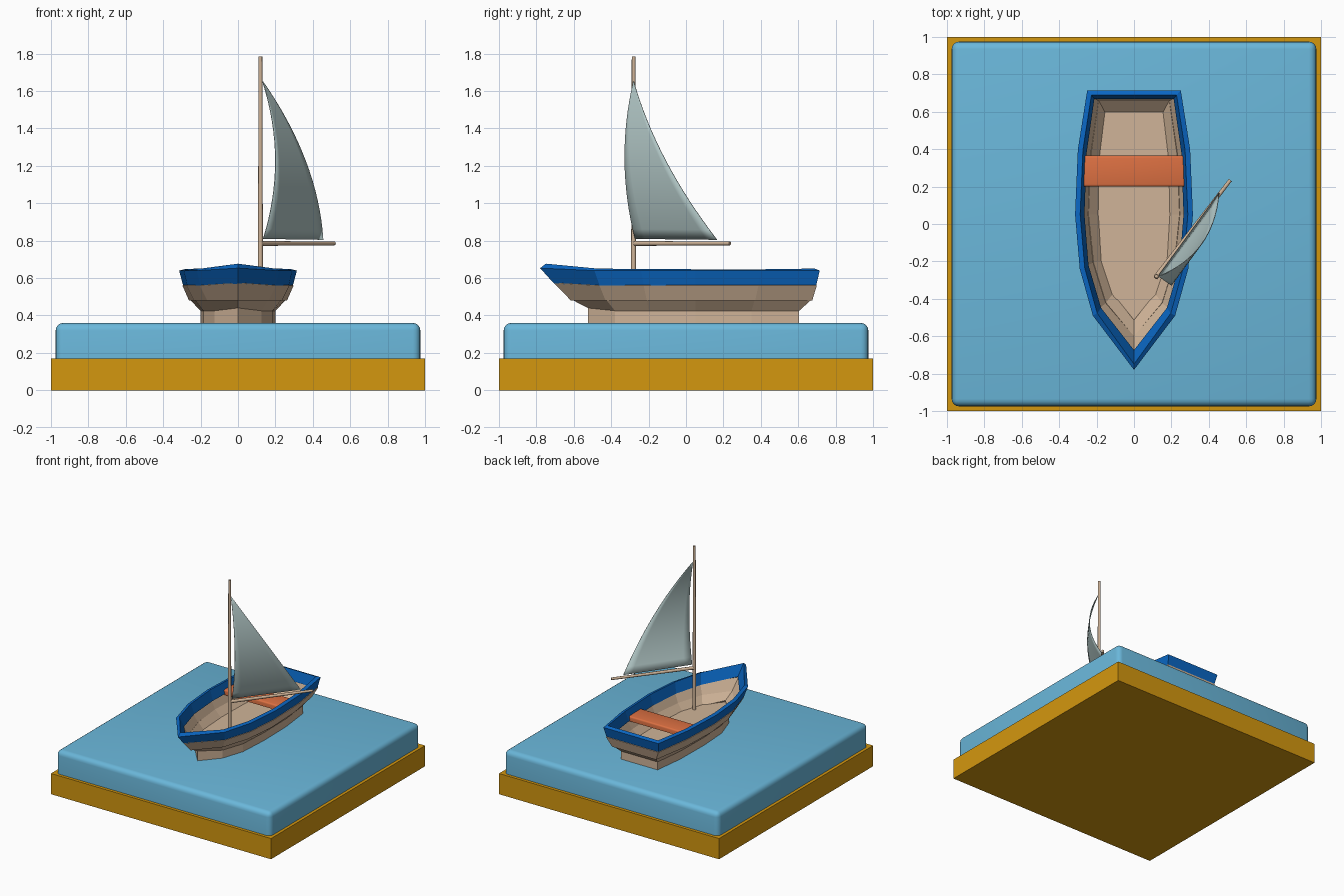
import bpy, bmesh, math
from mathutils import Vector

if "Cube" in bpy.data.objects:
    bpy.data.objects.remove(bpy.data.objects["Cube"])


def material(name, r, g, b):
    def lin(c):
        c /= 255
        return c / 12.92 if c <= 0.04045 else ((c + 0.055) / 1.055) ** 2.4
    m = bpy.data.materials.new(name)
    m.diffuse_color = (lin(r), lin(g), lin(b), 1)
    m.use_nodes = True
    m.node_tree.nodes["Principled BSDF"].inputs["Base Color"].default_value = m.diffuse_color
    return m


GOLD = material("gold", 212, 151, 15)
WATER = material("water_blue", 106, 183, 218)
BLUE = material("hull_blue", 10, 103, 196)
WOOD = material("pale_wood", 208, 180, 152)
ORANGE = material("orange", 220, 112, 66)
CLOTH = material("sail_grey", 176, 197, 196)


def add(name, verts, faces, mat, smooth=False):
    me = bpy.data.meshes.new(name)
    me.from_pydata([tuple(v) for v in verts], [], faces)
    me.materials.append(mat)
    me.polygons.foreach_set("use_smooth", [smooth] * len(me.polygons))
    me.update()
    ob = bpy.data.objects.new(name, me)
    bpy.context.collection.objects.link(ob)
    return ob


def box(name, lo, hi, mat, bevel=0, segs=4):
    bm = bmesh.new()
    bmesh.ops.create_cube(bm, size=1)
    for v in bm.verts:
        v.co = [(a + b) / 2 + c * (b - a) for a, b, c in zip(lo, hi, v.co)]
    if bevel:
        # leave the underside sharp
        edges = [e for e in bm.edges if max(v.co.z for v in e.verts) > lo[2] + 1e-4]
        bmesh.ops.bevel(bm, geom=edges, offset=bevel, segments=segs,
                        profile=0.5, affect='EDGES')
    ob = add(name, [], [], mat)
    bm.to_mesh(ob.data)
    bm.free()
    if bevel:
        ob.data.polygons.foreach_set("use_smooth", [True] * len(ob.data.polygons))
        ob.data.set_sharp_from_angle(angle=math.radians(40))
    return ob


def rod(name, a, b, r1, r2, mat, sides=12):
    a, b = Vector(a), Vector(b)
    q = (b - a).to_track_quat('Z', 'Y')
    verts = [p + q @ Vector((r * math.cos(t), r * math.sin(t), 0))
             for p, r in ((a, r1), (b, r2))
             for t in [2 * math.pi * i / sides for i in range(sides)]]
    faces = [(i, (i + 1) % sides, sides + (i + 1) % sides, sides + i) for i in range(sides)]
    faces += [tuple(reversed(range(sides))), tuple(range(sides, 2 * sides))]
    ob = add(name, verts, faces, mat, True)
    ob.data.set_sharp_from_angle(angle=math.radians(40))


# Hull outlines: bow first, then the right side back to the stern
SHEER = [(0, -.78), (.22, -.49), (.29, -.24), (.315, .05), (.30, .40), (.25, .715)]
CHINE = [(0, -.705), (.20, -.46), (.27, -.225), (.292, .05), (.28, .385), (.235, .695)]
LOWER = [(0, -.615), (.165, -.43), (.235, -.21), (.262, .05), (.25, .37), (.20, .675)]
FLOOR = [(0, -.525), (.125, -.38), (.185, -.20), (.20, .05), (.195, .35), (.165, .605)]


def ring(half, z, rise=0, grow=0):
    pts = [Vector((x * (1 + grow * 3), y * (1 + grow), z)) for x, y in half]
    pts[0].z += rise
    return pts + [Vector((-p.x, p.y, p.z)) for p in reversed(pts[1:])]


def strake(name, bottom, top, thick, mat):
    n = len(bottom)
    ob = add(name, bottom + top,
             [(i, (i + 1) % n, n + (i + 1) % n, n + i) for i in range(n)], mat)
    mod = ob.modifiers.new("thickness", 'SOLIDIFY')
    mod.thickness, mod.offset, mod.use_even_offset = thick, -1, True


# Base and water
box("base", (-1, -1, 0), (1, 1, .17), GOLD)
box("water", (-.975, -.975, .12), (.975, .975, .36), WATER, .04)

# Hull planking
strake("gunwale_band", ring(CHINE, .555, .015), ring(SHEER, .64, .013), .028, BLUE)
strake("upper_strake", ring(LOWER, .48), ring(CHINE, .56, .015, .006), .022, WOOD)
strake("lower_strake", ring(FLOOR, .425, .015), ring(LOWER, .485, 0, -.005), .02, WOOD)

# Solid keel block, its top is the floor
low, high = ring(FLOOR, .355), ring(FLOOR, .445)
n = len(low)
add("keel_and_floor", low + high,
    [(i, (i + 1) % n, n + (i + 1) % n, n + i) for i in range(n)]
    + [tuple(reversed(range(n))), tuple(range(n, 2 * n))], WOOD)

# Bench
box("seat", (-.28, .20, .555), (.28, .365, .595), ORANGE, .012, 3)

# Mast and boom
rod("mast", (.12, -.28, .43), (.12, -.28, 1.785), .014, .010, WOOD)
rod("boom", (.12, -.28, .785), (.515, .235, .785), .013, .010, WOOD)

# Sail: a triangle bulging sideways, most at mid height
tack, clew, peak = Vector((.135, -.272, .81)), Vector((.455, .165, .805)), Vector((.13, -.28, 1.655))
side = Vector((.794, -.609, 0))
ROWS, COLS = 16, 8
verts, faces = [], []
for r in range(ROWS + 1):
    t = r / ROWS * .995
    for c in range(COLS + 1):
        foot = tack.lerp(clew, c / COLS)
        verts.append(foot.lerp(peak, t) + side * (.085 * 4 * t * (1 - t)))
w = COLS + 1
for r in range(ROWS):
    for c in range(COLS):
        i = r * w + c
        faces.append((i, i + 1, i + w + 1, i + w))
sail = add("sail", verts, faces, CLOTH, True)
mod = sail.modifiers.new("thickness", 'SOLIDIFY')
mod.thickness, mod.offset = .004, 0
